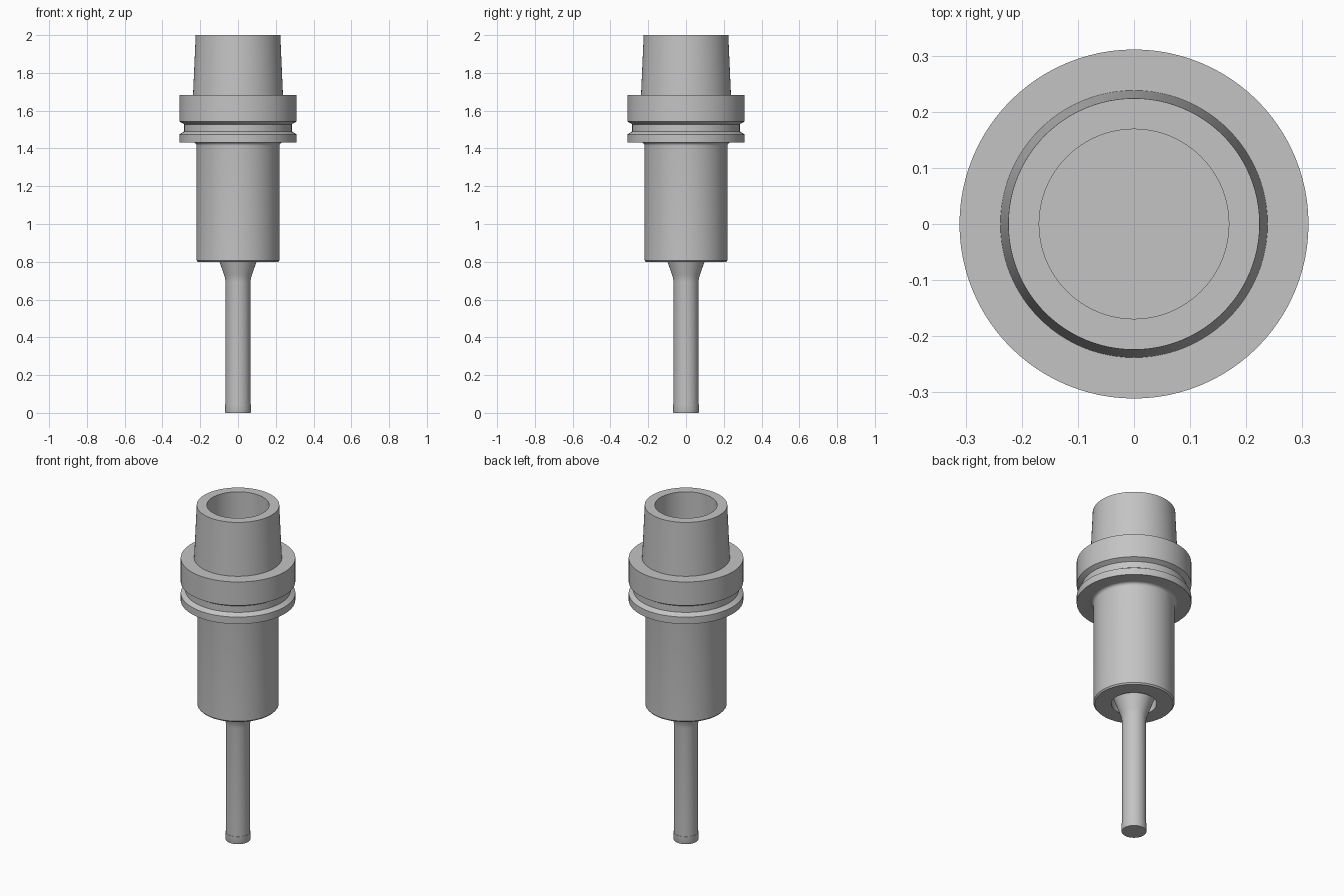
import bpy
import bmesh
import math
from mathutils import Vector

if "Cube" in bpy.data.objects:
    bpy.data.objects.remove(bpy.data.objects["Cube"], do_unlink=True)

SEGMENTS = 96

# Single brushed steel colour
steel = bpy.data.materials.new("steel_grey")
steel.use_nodes = True
colour = (0.55, 0.55, 0.55, 1)
steel.diffuse_color = colour
steel.node_tree.nodes["Principled BSDF"].inputs["Base Color"].default_value = colour


def lathe(name, profile):
    """Turn a (radius, height) profile around the z axis."""
    bm = bmesh.new()
    verts = [bm.verts.new((r, 0, z)) for r, z in profile]
    edges = [bm.edges.new(pair) for pair in zip(verts, verts[1:])]
    bmesh.ops.spin(bm, geom=verts + edges, cent=(0, 0, 0), axis=(0, 0, 1),
                   angle=math.tau, steps=SEGMENTS, use_duplicate=False)
    bmesh.ops.remove_doubles(bm, verts=bm.verts, dist=1e-5)
    bmesh.ops.recalc_face_normals(bm, faces=bm.faces)
    mesh = bpy.data.meshes.new(name)
    bm.to_mesh(mesh)
    bm.free()
    mesh.materials.append(steel)
    obj = bpy.data.objects.new(name, mesh)
    bpy.context.collection.objects.link(obj)
    bpy.ops.object.select_all(action="DESELECT")
    obj.select_set(True)
    bpy.context.view_layer.objects.active = obj
    bpy.ops.object.shade_smooth_by_angle(angle=math.radians(25))
    return obj


def cove(r, z, size, steps=6):
    """Concave quarter round from a wall of radius r up to a ceiling at z."""
    turns = [math.pi / 2 * i / steps for i in range(steps + 1)]
    return [(r + size * (1 - math.cos(t)), z - size * (1 - math.sin(t)))
            for t in turns]


# Holder: clamping nose, grooved flange, tapered hollow shank
holder = [(0, 0.88), (0.123, 0.88), (0.123, 0.80),
          (0.213, 0.80), (0.22, 0.808)]
holder += cove(0.22, 1.432, 0.018)
holder += [(0.311, 1.432), (0.311, 1.474), (0.285, 1.49), (0.285, 1.528),
           (0.311, 1.543), (0.311, 1.684), (0.238, 1.684),
           (0.224, 2.0), (0.169, 2.0), (0.169, 1.62), (0, 1.62)]
lathe("tool_holder", holder)

# Tool shaft flaring into the nose recess
lathe("tool_shaft", [(0, 0.045), (0.066, 0.045), (0.066, 0.695),
                     (0.069, 0.715), (0.075, 0.735), (0.098, 0.80),
                     (0.123, 0.872), (0, 0.872)])

# Cutting tip, a touch wider than the shaft
lathe("cutting_tip", [(0, 0), (0.067, 0), (0.068, 0.003),
                      (0.068, 0.045), (0, 0.045)])
